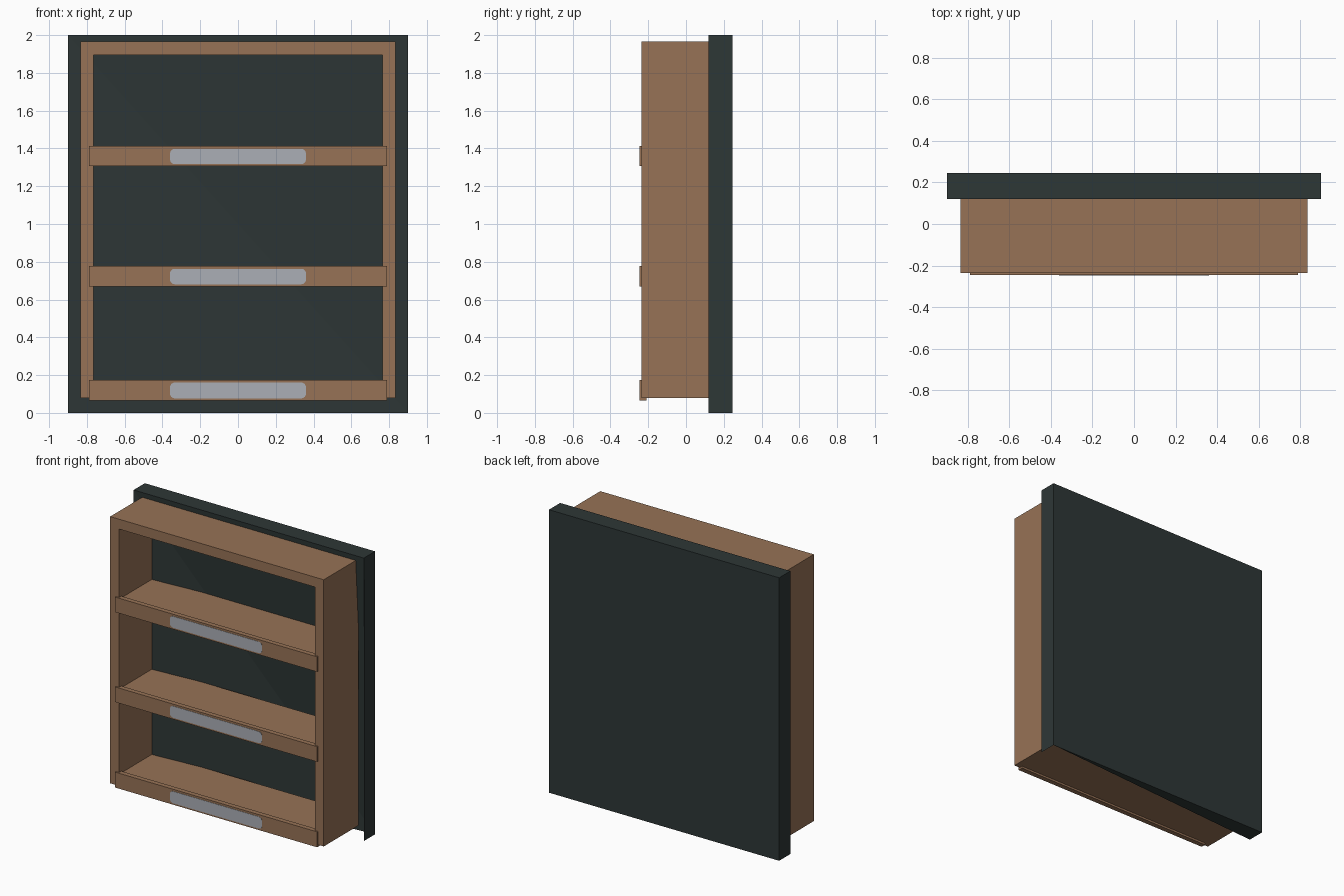
import bpy, bmesh, math

if "Cube" in bpy.data.objects:
    bpy.data.objects.remove(bpy.data.objects["Cube"])


def material(name, rgb):
    m = bpy.data.materials.new(name)
    m.diffuse_color = (*rgb, 1)
    m.use_nodes = True
    m.node_tree.nodes["Principled BSDF"].inputs["Base Color"].default_value = m.diffuse_color
    return m


WOOD = material("brown_wood", (0.31, 0.17, 0.093))
DARK = material("dark_green_grey", (0.027, 0.038, 0.037))
SILVER = material("silver_grey", (0.41, 0.43, 0.47))


def mesh_object(name, verts, faces, mat):
    me = bpy.data.meshes.new(name)
    me.from_pydata(verts, [], faces)
    me.materials.append(mat)
    bm = bmesh.new()
    bm.from_mesh(me)
    bmesh.ops.recalc_face_normals(bm, faces=bm.faces)
    bm.to_mesh(me)
    bm.free()
    ob = bpy.data.objects.new(name, me)
    bpy.context.collection.objects.link(ob)
    return ob


def prism(name, outline, y0, y1, mat):
    """Extrude an (x, z) outline along y."""
    n = len(outline)
    verts = [(x, y, z) for y in (y0, y1) for x, z in outline]
    faces = [tuple(range(n)), tuple(range(2 * n - 1, n - 1, -1))]
    faces += [(i, (i + 1) % n, n + (i + 1) % n, n + i) for i in range(n)]
    return mesh_object(name, verts, faces, mat)


def box(name, x0, x1, y0, y1, z0, z1, mat):
    return prism(name, [(x0, z0), (x1, z0), (x1, z1), (x0, z1)], y0, y1, mat)


def rounded(w, z0, z1, r, seg=4):
    pts = []
    for k, (cx, cz) in enumerate([(w - r, z1 - r), (r - w, z1 - r), (r - w, z0 + r), (w - r, z0 + r)]):
        for i in range(seg + 1):
            a = math.pi / 2 * (k + i / seg)
            pts.append((cx + r * math.cos(a), cz + r * math.sin(a)))
    return pts


# Back panel: its front face slopes to the rear edge at the lower right corner
W, F, B, H = 0.9, 0.12, 0.245, 2.0
verts = [(-W, F, 0), (W, F, 0), (W, F, H), (-W, F, H),
         (-W, B, 0), (W, B, 0), (W, B, H), (-W, B, H)]
mesh_object("back_panel", verts,
            [(4, 5, 6, 7), (3, 2, 6, 7), (0, 3, 7, 4), (0, 5, 4),
             (3, 5, 2), (3, 0, 5), (1, 5, 6, 2)], DARK)

# Bookcase frame: two sides and a top
Y0, Y1 = -0.235, 0.155
prism("case_frame", [(-0.835, 0.08), (-0.765, 0.08), (-0.765, 1.895), (0.765, 1.895),
                     (0.765, 0.08), (0.835, 0.08), (0.835, 1.965), (-0.835, 1.965)],
      Y0, Y1, WOOD)

# Shelves, each with a front rail and a silver label plate
for name, z0, z1 in (("bottom", 0.066, 0.175), ("middle", 0.67, 0.777), ("upper", 1.306, 1.412)):
    box(name + "_shelf", -0.765, 0.765, -0.225, Y1, z0 + 0.014, z1 - 0.012, WOOD)
    box(name + "_shelf_rail", -0.79, 0.79, -0.245, -0.21, z0, z1, WOOD)
    prism(name + "_label_plate", rounded(0.36, z0 + 0.011, z1 - 0.014, 0.025), -0.247, -0.243, SILVER)
